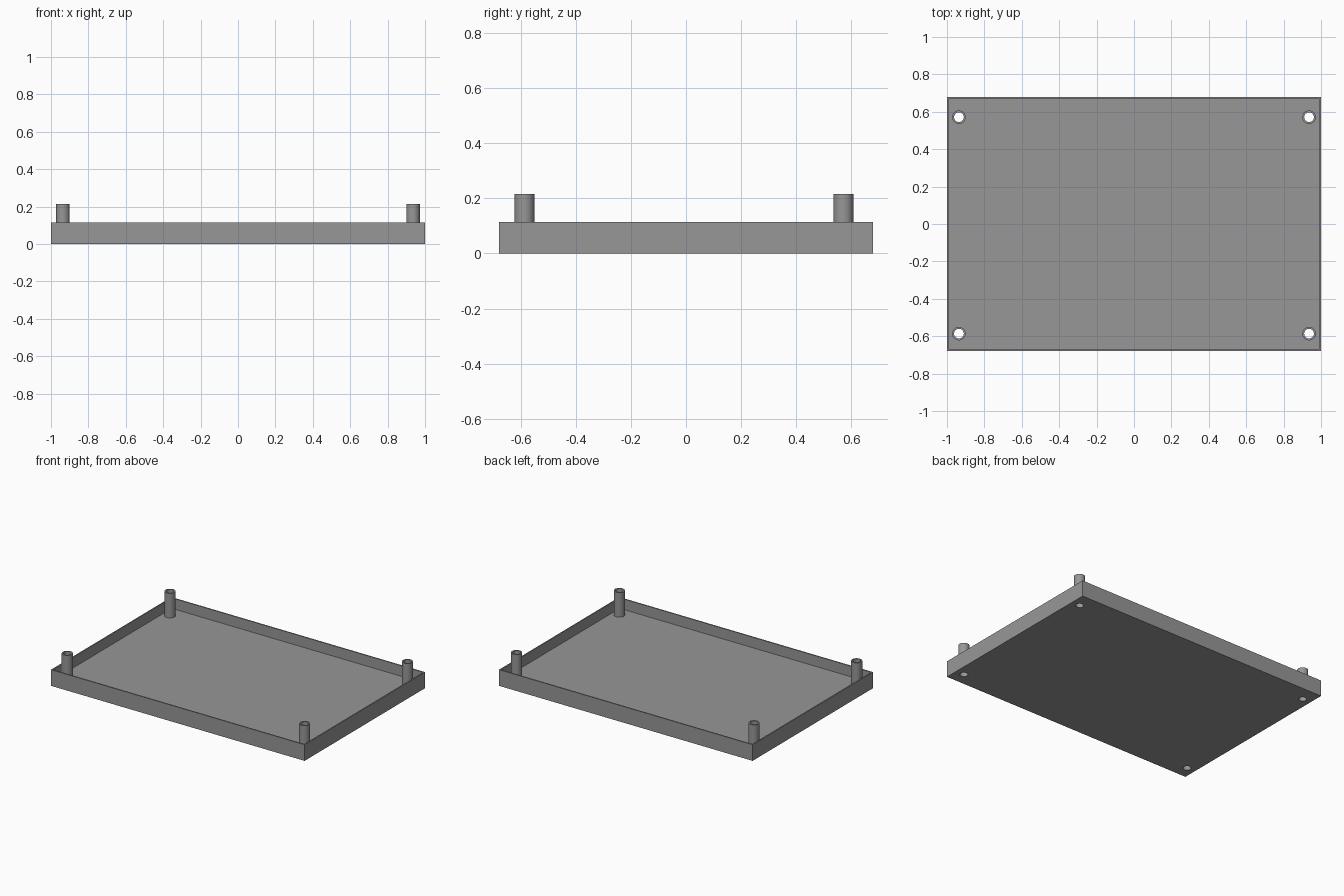
import bpy, bmesh, math
from mathutils import Matrix

if "Cube" in bpy.data.objects:
    bpy.data.objects.remove(bpy.data.objects["Cube"])

HX, HY = 1.0, 0.678          # half sizes of the tray
WALL, FLOOR, RIM = 0.013, 0.04, 0.115
POST_TOP, POST_R, HOLE_R = 0.215, 0.036, 0.026
SPOTS = [(x, y) for x in (-0.936, 0.936) for y in (-0.586, 0.571)]
SEGS = 32

grey = bpy.data.materials.new("plain grey")
grey.diffuse_color = (0.31, 0.31, 0.31, 1)
grey.use_nodes = True
grey.node_tree.nodes["Principled BSDF"].inputs["Base Color"].default_value = grey.diffuse_color


def add_object(name, bm):
    bmesh.ops.recalc_face_normals(bm, faces=bm.faces)
    mesh = bpy.data.meshes.new(name)
    bm.to_mesh(mesh)
    bm.free()
    mesh.materials.append(grey)
    obj = bpy.data.objects.new(name, mesh)
    bpy.context.collection.objects.link(obj)
    return obj


# open tray: a box whose top is inset to the rim and pushed down to the floor
bm = bmesh.new()
bmesh.ops.create_cube(bm, size=1, matrix=Matrix.Translation((0, 0, RIM / 2))
                      @ Matrix.Diagonal((2 * HX, 2 * HY, RIM, 1)))
top = max(bm.faces, key=lambda f: f.calc_center_median().z)
bmesh.ops.inset_region(bm, faces=[top], thickness=WALL)
inner = bmesh.ops.extrude_face_region(bm, geom=[top])
bmesh.ops.translate(bm, vec=(0, 0, FLOOR - RIM),
                    verts=[g for g in inner["geom"] if isinstance(g, bmesh.types.BMVert)])
if top.is_valid:
    bm.faces.remove(top)
tray = add_object("tray", bm)

# screw holes through the floor
bm = bmesh.new()
for x, y in SPOTS:
    bmesh.ops.create_cone(bm, cap_ends=True, segments=SEGS, radius1=HOLE_R, radius2=HOLE_R,
                          depth=0.4, matrix=Matrix.Translation((x, y, 0.1)))
cutter = add_object("hole_cutter", bm)
cutter.hide_render = True
cutter.display_type = 'WIRE'
cut = tray.modifiers.new("screw holes", 'BOOLEAN')
cut.operation = 'DIFFERENCE'
cut.solver = 'EXACT'
cut.object = cutter
bpy.context.view_layer.objects.active = tray
tray.select_set(True)
bpy.ops.object.modifier_apply(modifier=cut.name)
bpy.data.objects.remove(cutter)
bpy.ops.object.shade_smooth_by_angle(angle=math.radians(30))

# hollow standoff posts: a tube profile spun around each hole
profile = [(HOLE_R, FLOOR), (HOLE_R, POST_TOP), (POST_R, POST_TOP), (POST_R, FLOOR)]
for i, (x, y) in enumerate(SPOTS):
    bm = bmesh.new()
    verts = [bm.verts.new((r, 0, z)) for r, z in profile]
    edges = [bm.edges.new((verts[k], verts[(k + 1) % 4])) for k in range(4)]
    bmesh.ops.spin(bm, geom=verts + edges, cent=(0, 0, 0), axis=(0, 0, 1),
                   angle=math.tau, steps=SEGS, use_merge=True)
    bmesh.ops.remove_doubles(bm, verts=bm.verts, dist=1e-4)
    post = add_object(f"standoff_post_{i + 1}", bm)
    post.location = (x, y, 0)
    bpy.ops.object.select_all(action='DESELECT')
    post.select_set(True)
    bpy.context.view_layer.objects.active = post
    bpy.ops.object.shade_smooth_by_angle(angle=math.radians(30))
